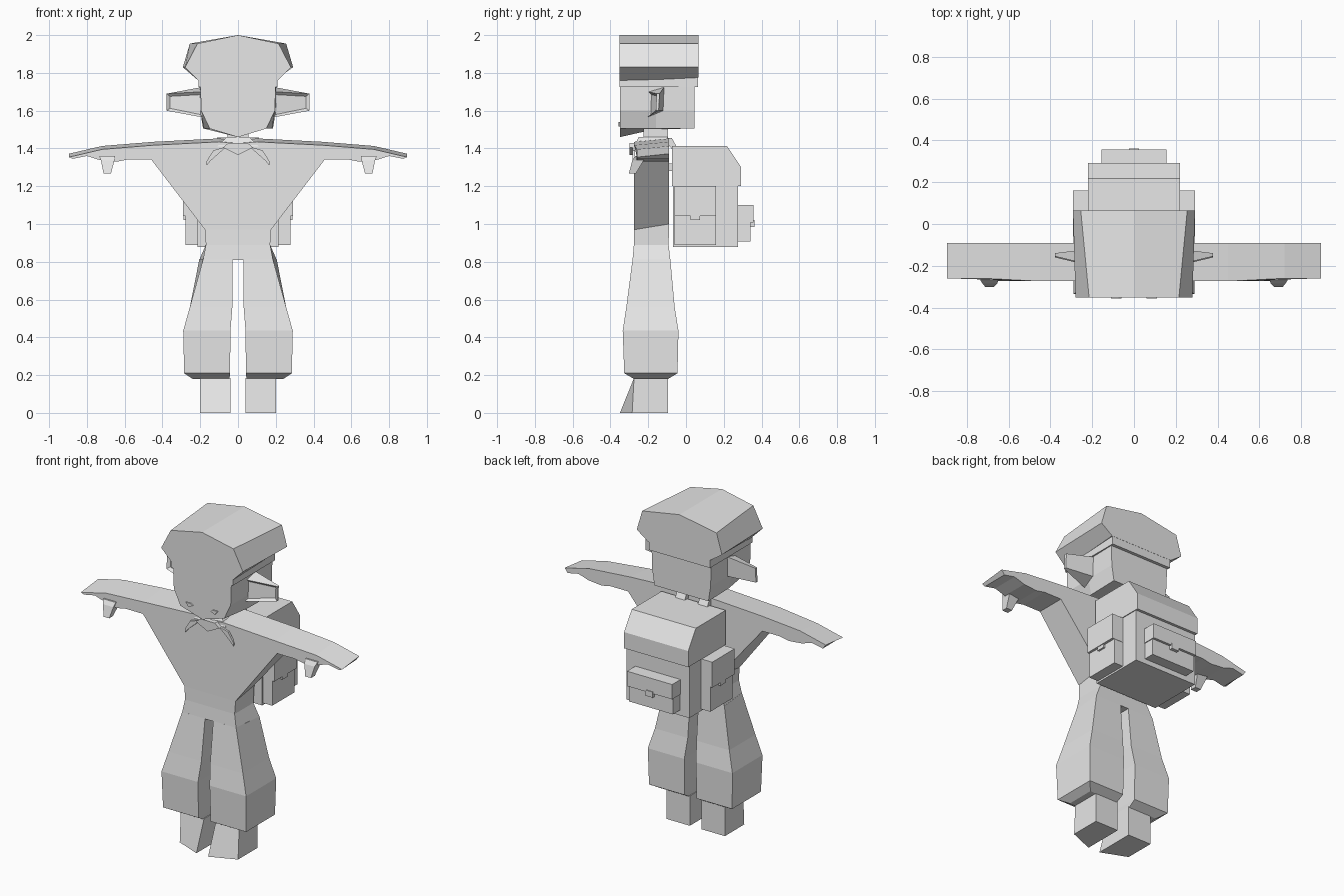
import bpy, bmesh

grey = bpy.data.materials.new("plain_grey")
grey.diffuse_color = (0.8, 0.8, 0.8, 1)


def loft(name, rings, mirror=False):
    """Skin matching rings of points, cap both ends, optionally mirror in x."""
    bm = bmesh.new()
    vs = [[bm.verts.new(p) for p in r] for r in rings]
    n = len(rings[0])
    for a, b in zip(vs, vs[1:]):
        for i in range(n):
            j = (i + 1) % n
            bm.faces.new((a[i], a[j], b[j], b[i]))
    bm.faces.new(vs[0])
    bm.faces.new(vs[-1])
    bmesh.ops.recalc_face_normals(bm, faces=bm.faces)
    me = bpy.data.meshes.new(name)
    bm.to_mesh(me)
    bm.free()
    me.materials.append(grey)
    ob = bpy.data.objects.new(name, me)
    bpy.context.collection.objects.link(ob)
    if mirror:
        m = ob.modifiers.new("mirror", 'MIRROR')
        m.use_mirror_merge = False
    return ob


def rect(x0, x1, y0, y1, z):
    return [(x0, y0, z), (x1, y0, z), (x1, y1, z), (x0, y1, z)]


def box(name, x0, x1, y0, y1, z0, z1, mirror=False):
    return loft(name, [rect(x0, x1, y0, y1, z0), rect(x0, x1, y0, y1, z1)], mirror)


def symmetric(half, y):
    """Closed outline from a right half that starts and ends on the centre line."""
    left = [(-x, z) for x, z in half[-2:0:-1]]
    return [(x, y, z) for x, z in half + left]


def plate(name, pts, y0, y1, mirror=False):
    return loft(name, [[(x, y, z) for x, z in pts] for y in (y0, y1)], mirror)


# Hat: faceted cap with a band below
loft("hat", [
    symmetric([(0, 2), (.215, 1.955), (.28, 1.83), (.205, 1.755), (0, 1.755)], -.352),
    symmetric([(0, 2), (.255, 1.955), (.292, 1.83), (.215, 1.775), (0, 1.775)], .065)])
box("hat_band", -.21, .21, -.351, .064, 1.725, 1.785)

# Head with a chin that tapers toward the back
loft("head", [
    symmetric([(0, 1.75), (.2, 1.75), (.195, 1.6), (.15, 1.505), (0, 1.46)], -.35),
    symmetric([(0, 1.75), (.2, 1.75), (.2, 1.6), (.18, 1.505), (0, 1.503)], -.16),
    symmetric([(0, 1.75), (.205, 1.75), (.2, 1.6), (.185, 1.505), (0, 1.505)], .045)])
plate("mouth_corner", [(.06, 1.53), (.075, 1.54), (.11, 1.54), (.09, 1.515)],
      -.357, -.349, True)

# Ears: wedges with a hollow on the front
ear = loft("ear", [
    [(.19, -.205, 1.565), (.19, -.12, 1.60), (.19, -.115, 1.725), (.19, -.2, 1.70)],
    [(.378, -.16, 1.60), (.378, -.145, 1.60), (.378, -.14, 1.69), (.378, -.155, 1.69)]], True)
bm = bmesh.new()
bm.from_mesh(ear.data)
front = min(bm.faces, key=lambda f: f.normal.y)
bmesh.ops.inset_region(bm, faces=[front], thickness=.02, depth=-.015)
bm.to_mesh(ear.data)
bm.free()

# Neck and scarf
box("neck", -.055, .055, -.225, -.095, 1.40, 1.51)
loft("collar", [rect(-.11, .11, -.277, -.095, 1.41), rect(-.06, .06, -.25, -.095, 1.46)])
plate("scarf_knot", [(-.08, 1.405), (-.05, 1.43), (.05, 1.43), (.08, 1.405), (0, 1.365)],
      -.298, -.27)
plate("scarf_end", [(.06, 1.41), (.13, 1.39), (.168, 1.33), (.165, 1.31), (.145, 1.335)],
      -.282, -.27, True)

# Torso with outstretched arms, upper edge slightly lower at the front
arm_top = [(0, 1.445), (.1, 1.453), (.45, 1.435), (.72, 1.413), (.895, 1.372)]
arm_low = [(.875, 1.345), (.8, 1.36), (.73, 1.338), (.64, 1.33), (.58, 1.342), (.46, 1.342)]
waist_f = [(.175, .97), (0, .97)]
waist_b = [(.175, 1.0), (0, 1.0)]
torso_front = symmetric([(x, z - .018) for x, z in arm_top] + arm_low + waist_f, -.274)
torso_back = symmetric(arm_top + arm_low + waist_b, -.09)
# the hands are a little narrower than the arms
torso_front = [(x, -.26 if abs(x) > .7 else y, z) for x, y, z in torso_front]
loft("torso_and_arms", [torso_front, torso_back])
loft("thumb", [rect(.65, .735, -.27, -.2, 1.36), rect(.655, .725, -.285, -.225, 1.335),
               rect(.672, .712, -.302, -.265, 1.268)], True)

# Hips and flared trouser legs
hip_top = [(-.175, -.274, .97), (.175, -.274, .97), (.175, -.09, 1.0), (-.175, -.09, 1.0)]
loft("hips", [hip_top,
              rect(-.17, .17, -.276, -.092, .89),
              [(-.185, -.283, .81), (.185, -.283, .81), (.205, -.083, .81), (-.205, -.083, .81)]])
loft("trouser_leg", [
    [(.028, -.283, .812), (.185, -.283, .812), (.205, -.083, .812), (.028, -.083, .812)],
    rect(.03, .255, -.316, -.06, .56),
    rect(.04, .29, -.335, -.04, .435),
    rect(.042, .285, -.327, -.045, .21),
    rect(.045, .24, -.275, -.095, .18)], True)
# Shoes with the toe pointing out along the inner edge
loft("shoe", [
    [(.04, -.35, 0), (.2, -.285, 0), (.2, -.095, 0), (.04, -.095, 0)],
    rect(.04, .2, -.275, -.095, .185)], True)


def side(name, x0, x1, pts, mirror=False):
    """Extrude a (y, z) profile along x."""
    return loft(name, [[(x, y, z) for y, z in pts] for x in (x0, x1)], mirror)


# Backpack body, overhanging lid, and straps
side("backpack", -.215, .215,
     [(-.07, .877), (.275, .877), (.275, 1.22), (-.07, 1.22)])
side("backpack_lid", -.22, .22,
     [(-.075, 1.2), (.292, 1.2), (.292, 1.3), (.217, 1.413), (-.075, 1.413)])
side("strap_top", .045, .11,
     [(-.1, 1.43), (-.1, 1.457), (-.075, 1.455), (-.05, 1.41), (-.07, 1.39)], True)
box("strap_lower", .06, .11, -.1, -.07, 1.28, 1.32, True)

# Side pockets with flap and clasp
box("side_pocket", .2, .277, -.06, .158, .888, 1.1, True)
box("side_pocket_flap", .2, .292, -.06, .16, 1.042, 1.2, True)
box("side_pocket_clasp", .27, .288, .025, .075, 1.02, 1.05, True)

# Back pocket with flap and clasp
box("back_pocket", -.15, .15, .26, .342, .908, 1.05)
box("back_pocket_flap", -.155, .155, .26, .357, 1.008, 1.1)
box("back_pocket_clasp", -.025, .025, .335, .362, .985, 1.02)
